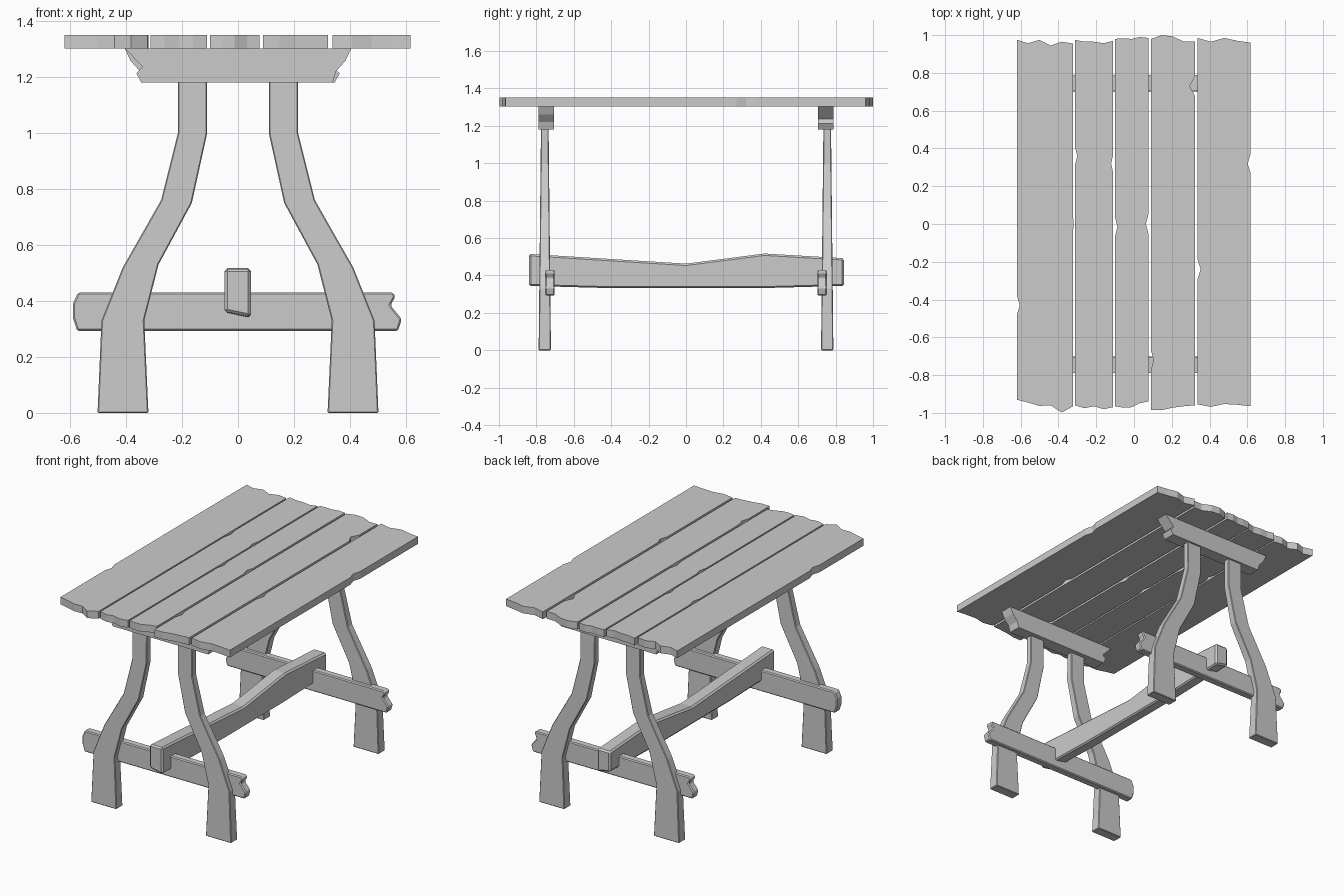
import bpy, bmesh
from mathutils import Vector

cube = bpy.data.objects.get("Cube")
if cube:
    bpy.data.objects.remove(cube, do_unlink=True)

grey = bpy.data.materials.new("plain grey wood")
grey.use_nodes = True
grey.diffuse_color = (0.6, 0.6, 0.6, 1)
bsdf = grey.node_tree.nodes["Principled BSDF"]
bsdf.inputs["Base Color"].default_value = (0.6, 0.6, 0.6, 1)
bsdf.inputs["Roughness"].default_value = 0.8


def prism(name, outline, axis, lo, hi, bevel=0.0, adjust=None):
    """Extrude a 2D outline along an axis; adjust may move each vertex."""
    def place(p, t):
        a, b = p
        return Vector({"x": (t, a, b), "y": (a, t, b), "z": (a, b, t)}[axis])
    bm = bmesh.new()
    rings = [[bm.verts.new(place(p, t)) for p in outline] for t in (lo, hi)]
    bm.faces.new(rings[0])
    bm.faces.new(rings[1][::-1])
    n = len(outline)
    for i in range(n):
        j = (i + 1) % n
        bm.faces.new((rings[0][i], rings[0][j], rings[1][j], rings[1][i]))
    if adjust:
        for v in bm.verts:
            v.co = adjust(v.co.copy())
    bmesh.ops.recalc_face_normals(bm, faces=bm.faces)
    mesh = bpy.data.meshes.new(name)
    bm.to_mesh(mesh)
    bm.free()
    mesh.materials.append(grey)
    obj = bpy.data.objects.new(name, mesh)
    bpy.context.collection.objects.link(obj)
    if bevel:
        mod = obj.modifiers.new("worn edges", "BEVEL")
        mod.width = bevel
        mod.segments = 1
        mod.limit_method = "ANGLE"


def ragged_end(x0, x1, ys):
    """Spread the heights of a broken end evenly from x0 to x1."""
    return [(x0 + (x1 - x0) * i / (len(ys) - 1), y) for i, y in enumerate(ys)]


def chip(x, y, depth, half=.05):
    """Three points of a small dent in a long edge, listed front to back."""
    return [(x, y - half), (x + depth, y), (x, y + half)]


def plank(name, x0, x1, back, front, left_chip, right_chip):
    """Board with ragged ends and one chip (y, depth) in each long edge."""
    outline = (ragged_end(x0, x1, back) + chip(x1, *right_chip)[::-1]
               + ragged_end(x1, x0, front[::-1]) + chip(x0, *left_chip))
    prism(name, outline, "z", 1.303, 1.35)


# Table top: five rough planks
plank("top_plank_1", -.62, -.323, (.975, .957, .975, .945, .965, .955),
      (-.93, -.945, -.963, -.96, -.998, -.965), (-.43, .015), (0, .003))
plank("top_plank_2", -.313, -.11, (.975, .965, .965, .957, .97),
      (-.96, -.975, -.965, -.98, -.97), (.36, .013), (.32, -.011))
plank("top_plank_3", -.10, .076, (.98, .983, .98, .99, .985),
      (-.965, -.972, -.97, -.948, -.94), (-.015, .012), (0, -.013))
plank("top_plank_4", .09, .322, (.98, 1.0, .993, .965, .965),
      (-.985, -.985, -.972, -.965, -.96), (-.72, .014), (.73, -.027))
plank("top_plank_5", .337, .617, (.985, .965, .985, .97, .96),
      (-.955, -.968, -.953, -.957, -.965), (-.24, .016), (.32, -.015))

# Beams under the top, the back one turned half round
beam = [(-.405, 1.303), (-.342, 1.237), (-.363, 1.213), (-.345, 1.18),
        (.338, 1.18), (.35, 1.22), (.385, 1.26), (.405, 1.303)]
for side, s in (("front", -1), ("back", 1)):
    outline = [(-s * x, z) for x, z in beam]
    prism(f"{side}_top_beam", outline, "y", s * .705, s * .788)

# Four curved legs, thicker at the foot
leg = [(.215, 1.185), (.215, 1.0), (.275, .76), (.412, .52), (.488, .33),
       (.502, 0), (.32, 0), (.335, .33), (.284, .53), (.165, .75),
       (.11, 1.0), (.11, 1.185)]
for side, sy in (("front", -1), ("back", 1)):
    def taper(co):
        co.y = sy * .755 + co.y * (1 - .38 * co.z / 1.185)
        return co
    for hand, sx in (("right", -1), ("left", 1)):
        prism(f"{side}_{hand}_leg", [(sx * x, z) for x, z in leg], "y",
              -.033, .033, 0.004, taper)

# Cross rails between the legs, with rounded or notched ends
rounded = [(.572, .43), (.59, .39), (.59, .34), (.575, .293)]
notched = [(.555, .43), (.562, .415), (.545, .385), (.585, .335), (.572, .293)]
for side, s, right_end in (("front", -1, rounded), ("back", 1, notched)):
    outline = notched + [(-x, z) for x, z in right_end[::-1]]
    prism(f"{side}_cross_rail", outline, "y", s * .702, s * .753, 0.006)


# Long stretcher resting through the rails, its underside slanted
def slant(co):
    if co.z < .4 and co.x < 0:
        co.z += .02
    return co


stretcher = [(-.84, .515), (0, .463), (.42, .517), (.845, .492),
             (.845, .342), (.40, .33), (-.40, .33), (-.84, .342)]
prism("long_stretcher", stretcher, "x", -.048, .046, 0.01, slant)
